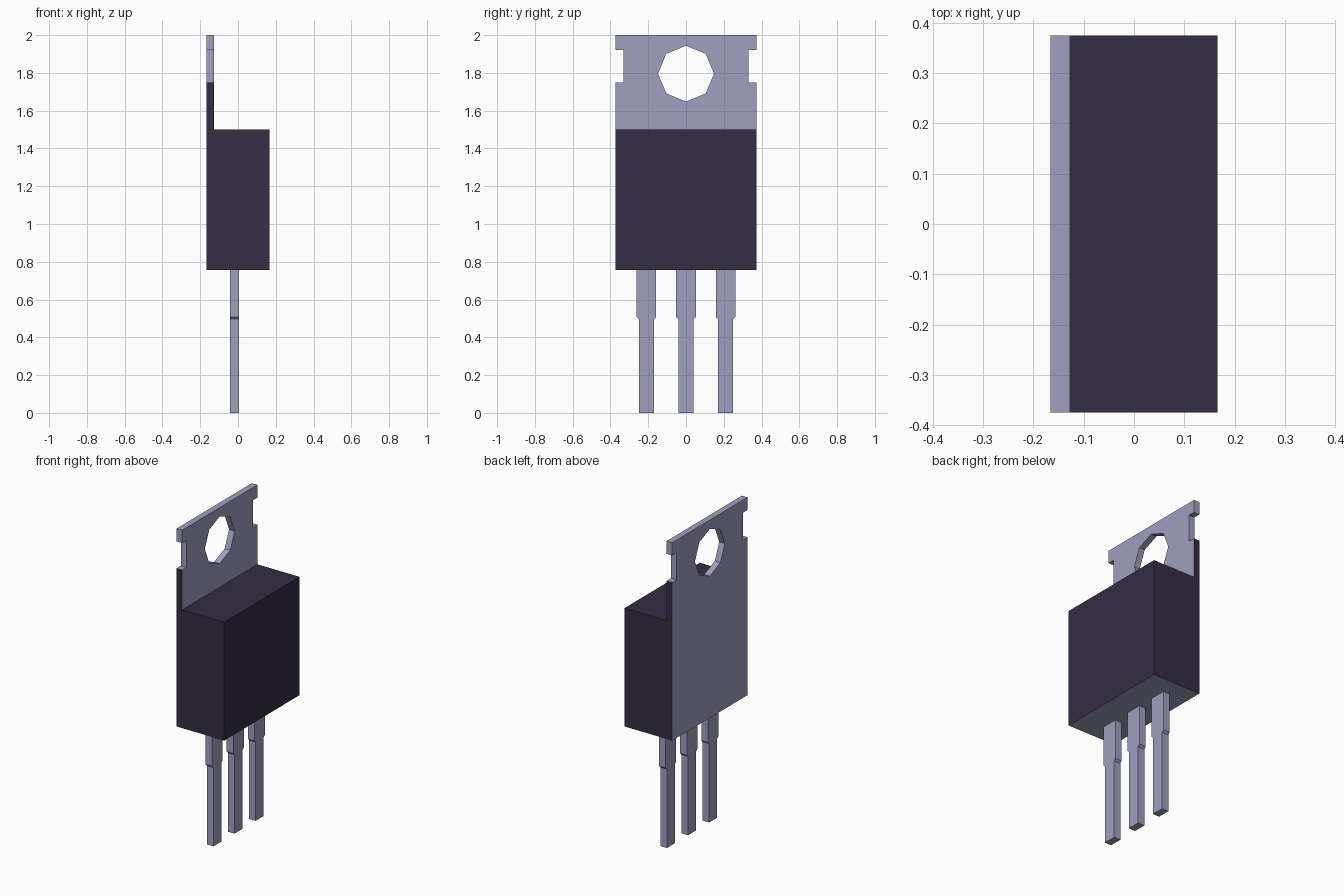
import bpy, bmesh, math

cube = bpy.data.objects.get("Cube")
if cube:
    bpy.data.objects.remove(cube, do_unlink=True)


def make_material(name, color):
    mat = bpy.data.materials.new(name)
    mat.use_nodes = True
    mat.diffuse_color = color
    mat.node_tree.nodes["Principled BSDF"].inputs["Base Color"].default_value = color
    return mat


METAL = make_material("pale metal", (0.351, 0.348, 0.527, 1))
PLASTIC = make_material("dark plastic", (0.036, 0.026, 0.056, 1))


def mirrored(half):
    """Close a right-hand (y, z) outline with its mirror image."""
    return half + [(-y, z) for y, z in reversed(half)]


def plate(name, loops, x0, x1, is_dark=lambda f: False, y_shift=0):
    """Fill (y, z) outlines, holes included, and extrude from x0 to x1."""
    bm = bmesh.new()
    edges = []
    for loop in loops:
        verts = [bm.verts.new((x0, y + y_shift, z)) for y, z in loop]
        edges += [bm.edges.new((v, verts[i - 1])) for i, v in enumerate(verts)]
    bmesh.ops.triangle_fill(bm, edges=edges, use_beauty=True, normal=(1, 0, 0))
    result = bmesh.ops.extrude_face_region(bm, geom=bm.faces[:], use_keep_orig=True)
    moved = [g for g in result["geom"] if isinstance(g, bmesh.types.BMVert)]
    bmesh.ops.translate(bm, verts=moved, vec=(x1 - x0, 0, 0))
    bmesh.ops.recalc_face_normals(bm, faces=bm.faces[:])
    bm.normal_update()
    for f in bm.faces:
        f.material_index = int(is_dark(f))
    mesh = bpy.data.meshes.new(name)
    bm.to_mesh(mesh)
    bm.free()
    mesh.materials.append(METAL)
    mesh.materials.append(PLASTIC)
    obj = bpy.data.objects.new(name, mesh)
    bpy.context.collection.objects.link(obj)
    return obj


W, BASE, SHOULDER = 0.374, 0.756, 1.75
BACK, SEAM, FRONT = -0.166, -0.127, 0.166

# Metal tab with side notches and an octagonal hole; lower edges are dark
outline = mirrored([(W, BASE), (W, SHOULDER), (0.33, SHOULDER),
                    (0.33, 1.92), (W, 1.92), (W, 2.0)])
hole = [(0.148 * math.sin(i * math.pi / 4), 1.796 + 0.148 * math.cos(i * math.pi / 4))
        for i in range(8)]
plate("mounting_tab", [outline, hole], BACK, SEAM,
      lambda f: abs(f.normal.y) > 0.9 and abs(f.calc_center_median().y) > 0.35
      and f.calc_center_median().z < SHOULDER)

# Plastic body with a metal underside
plate("body", [mirrored([(W, BASE), (W, 1.5)])], SEAM, FRONT,
      lambda f: f.normal.z > -0.5)

# Three stepped legs
leg = mirrored([(0.04, 0), (0.04, 0.496), (0.052, 0.508), (0.052, BASE)])
for side, y in (("right", -0.21), ("middle", 0), ("left", 0.21)):
    plate(side + "_leg", [leg], -0.042, 0.004, y_shift=y)
